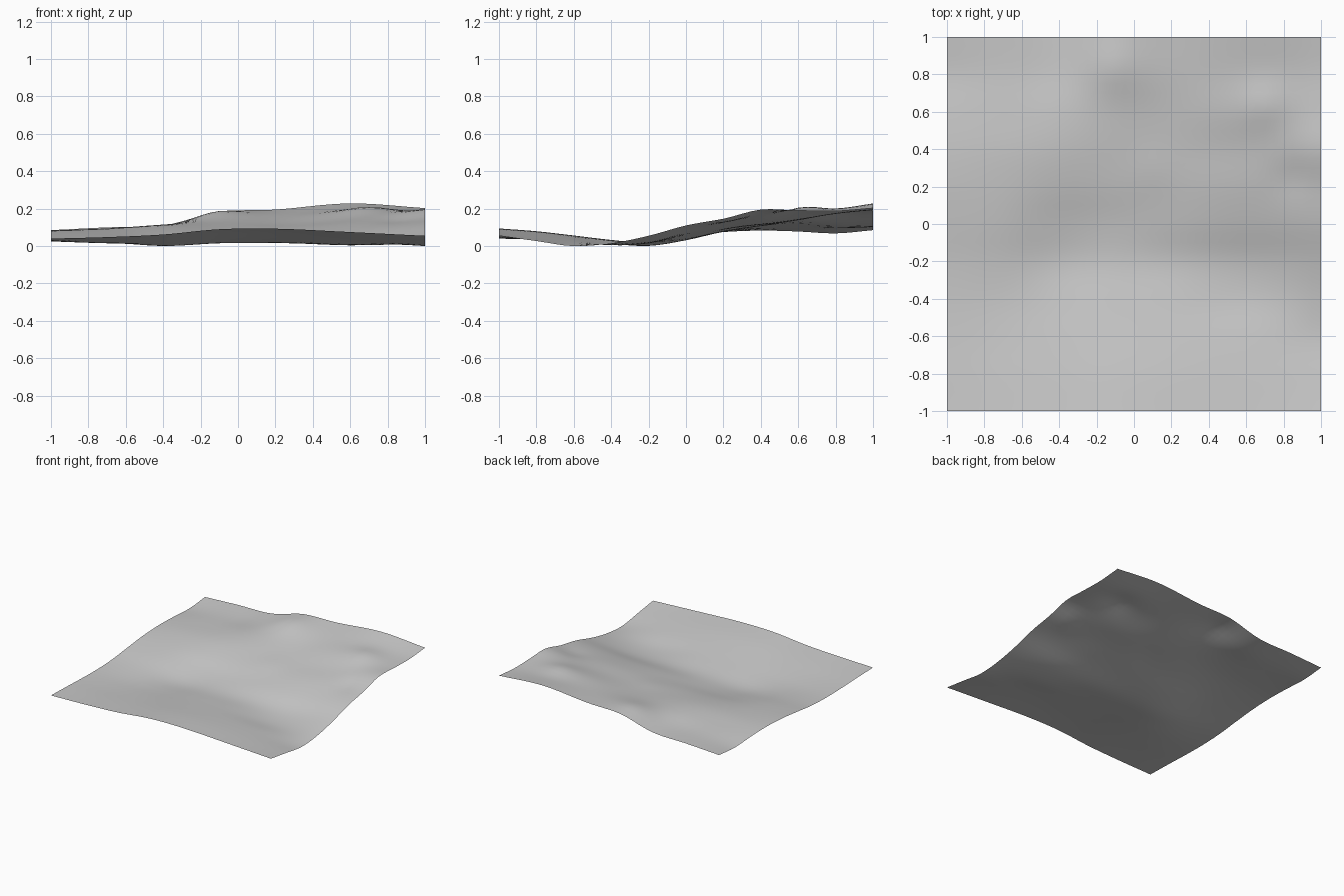
import bpy
import bmesh
import math

CELLS = 40

# Cross-sections of the land, west to east: x position, then heights
# in thousandths at even steps from the front edge to the back edge
SECTIONS = [
    (-1.0, [45, 40, 33, 30, 38, 60, 80, 88, 83, 73, 90]),
    (-0.7, [53, 42, 28, 20, 30, 58, 82, 98, 98, 95, 105]),
    (-0.4, [67, 55, 38, 18, 6, 37, 82, 112, 120, 112, 115]),
    (-0.1, [95, 80, 58, 36, 20, 42, 82, 112, 140, 175, 187]),
    (0.2, [98, 83, 60, 35, 22, 58, 92, 118, 148, 178, 200]),
    (0.6, [80, 62, 38, 10, 22, 78, 122, 152, 190, 203, 233]),
    (1.0, [60, 32, 5, 20, 60, 115, 152, 200, 195, 192, 208]),
]

# Small mounds and hollows: x, y, radius, height
MOUNDS = [
    (0.7, 0.64, 0.12, 0.018),
    (-0.12, 0.85, 0.12, 0.012),
    (0.1, 0.3, 0.12, 0.006),
    (0.85, 0.25, 0.1, -0.01),
]


def smooth_curve(xs, values, x):
    """Height at x on a smooth curve through uneven points."""
    last = len(xs) - 1

    def slope(i):
        a, b = max(i - 1, 0), min(i + 1, last)
        return (values[b] - values[a]) / (xs[b] - xs[a])

    i = max(k for k in range(last) if k == 0 or xs[k] <= x)
    width = xs[i + 1] - xs[i]
    t = (x - xs[i]) / width
    ease = t * t * (3 - 2 * t)
    bend = t * (1 - t) * width
    return (values[i] * (1 - ease) + values[i + 1] * ease
            + bend * ((1 - t) * slope(i) - t * slope(i + 1)))


def land_height(x, y):
    """Blend the cross-sections, then add the mounds."""
    steps = len(SECTIONS[0][1]) - 1
    ys = [2 * k / steps - 1 for k in range(steps + 1)]
    across = [smooth_curve(ys, heights, y) for _, heights in SECTIONS]
    height = smooth_curve([s[0] for s in SECTIONS], across, x) / 1000
    for mx, my, radius, rise in MOUNDS:
        height += rise * math.exp(-((x - mx) ** 2 + (y - my) ** 2) / radius ** 2)
    return height


cube = bpy.data.objects.get("Cube")
if cube:
    bpy.data.objects.remove(cube, do_unlink=True)

# Plain grey ground colour
grey = bpy.data.materials.new("ground_grey")
grey.use_nodes = True
colour = (0.6, 0.6, 0.6, 1)
grey.diffuse_color = colour
grey.node_tree.nodes["Principled BSDF"].inputs["Base Color"].default_value = colour

# Open sheet of land, raised point by point
bm = bmesh.new()
bmesh.ops.create_grid(bm, x_segments=CELLS, y_segments=CELLS, size=1)
for vert in bm.verts:
    vert.co.z = land_height(vert.co.x, vert.co.y)

# Rest the lowest point on the ground plane
lowest = min(vert.co.z for vert in bm.verts)
bmesh.ops.translate(bm, verts=bm.verts, vec=(0, 0, -lowest))
for face in bm.faces:
    face.smooth = True

mesh = bpy.data.meshes.new("terrain")
bm.to_mesh(mesh)
bm.free()
mesh.materials.append(grey)
terrain = bpy.data.objects.new("terrain", mesh)
bpy.context.collection.objects.link(terrain)
